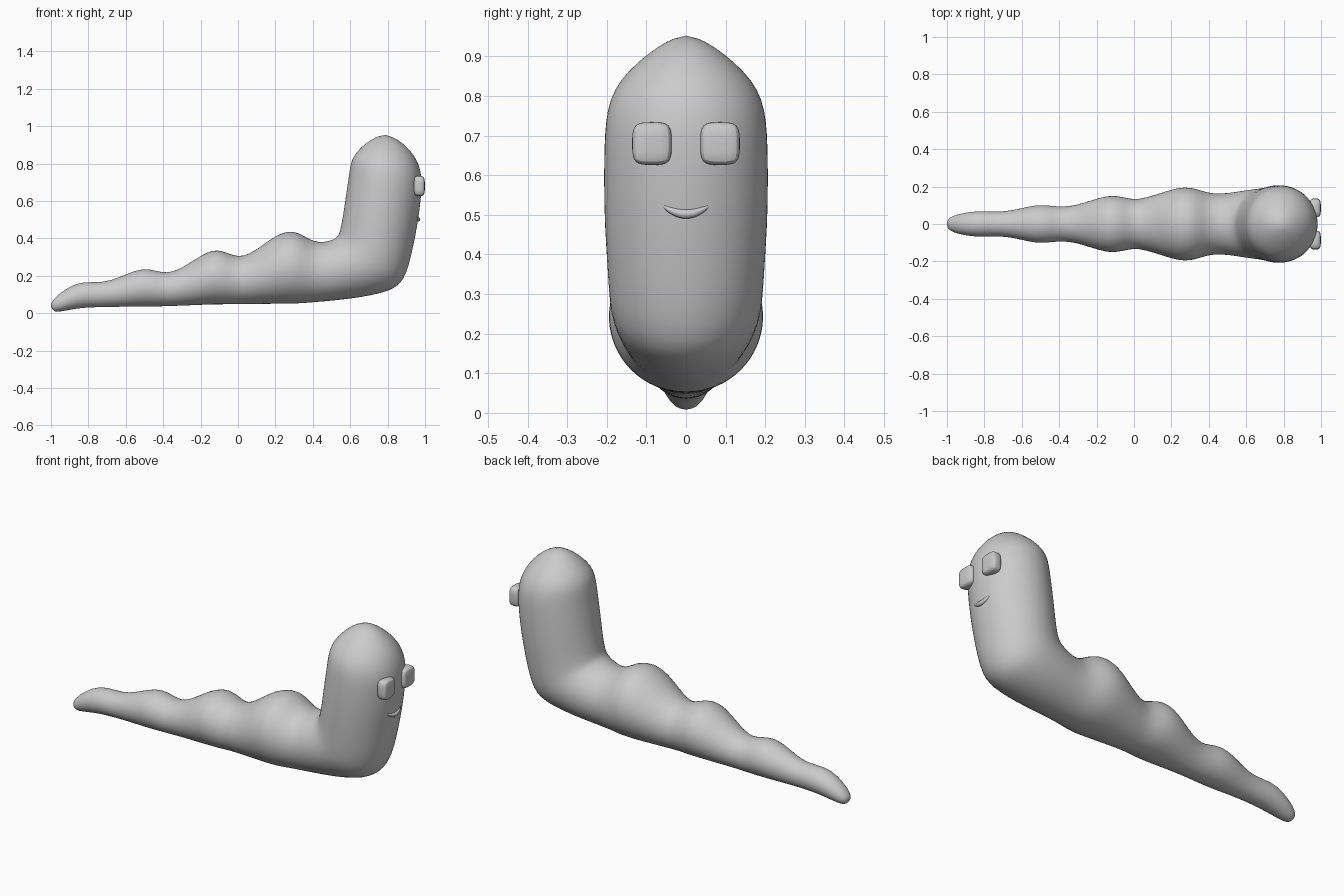
import bpy, bmesh, math
from mathutils import Vector

if "Cube" in bpy.data.objects:
    bpy.data.objects.remove(bpy.data.objects["Cube"])

grey = bpy.data.materials.new("plain grey")
grey.diffuse_color = (0.6, 0.6, 0.6, 1)
grey.use_nodes = True
grey.node_tree.nodes["Principled BSDF"].inputs["Base Color"].default_value = grey.diffuse_color


def finish(obj, angle=60):
    obj.data.materials.append(grey)
    bpy.ops.object.select_all(action='DESELECT')
    obj.select_set(True)
    bpy.context.view_layer.objects.active = obj
    bpy.ops.object.shade_smooth_by_angle(angle=math.radians(angle))


def add_mesh(name, bm):
    mesh = bpy.data.meshes.new(name)
    bmesh.ops.recalc_face_normals(bm, faces=bm.faces)
    bm.to_mesh(mesh)
    bm.free()
    obj = bpy.data.objects.new(name, mesh)
    bpy.context.collection.objects.link(obj)
    return obj


# Lumpy body: upright cross-sections (x, underside z, back z, half width)
TAIL = [(-.90, .018, .145, .062), (-.83, .03, .17, .07), (-.72, .033, .163, .064),
        (-.64, .034, .19, .075), (-.56, .035, .225, .095), (-.50, .036, .24, .103),
        (-.44, .036, .228, .097), (-.38, .037, .213, .092), (-.31, .04, .235, .10),
        (-.22, .043, .295, .13), (-.16, .046, .33, .147), (-.11, .047, .34, .153),
        (-.06, .047, .325, .145), (0, .048, .30, .13), (.06, .048, .315, .14),
        (.14, .049, .37, .165), (.20, .05, .415, .185), (.27, .05, .443, .20),
        (.33, .052, .43, .19), (.38, .056, .395, .172), (.43, .06, .38, .162)]
# Bend and head: tilted sections (outer x, outer z, inner x, inner z, half width)
HEAD = [(.53, .069, .475, .383, .165), (.65, .083, .51, .395, .178),
        (.77, .107, .53, .408, .187), (.84, .133, .54, .425, .192),
        (.885, .175, .547, .45, .196), (.917, .26, .557, .50, .20),
        (.94, .37, .568, .57, .206), (.96, .47, .578, .64, .208),
        (.974, .57, .587, .70, .208), (.983, .66, .595, .755, .206),
        (.983, .73, .602, .80, .20), (.970, .79, .617, .84, .183),
        (.942, .845, .648, .877, .148), (.90, .893, .69, .915, .10),
        (.85, .932, .74, .944, .05)]
sections = [(-.985, .010, -1.0, .055, .028), (-.962, .006, -.975, .09, .045)]
sections += [(x, lo, x, hi, w) for x, lo, hi, w in TAIL] + HEAD

SIDES = 32
bm = bmesh.new()
rings = []
for ox, oz, ix, iz, w in sections:
    outer, inner = Vector((ox, 0, oz)), Vector((ix, 0, iz))
    mid, half = (outer + inner) / 2, (outer - inner) / 2
    ring = []
    for i in range(SIDES):
        a = 2 * math.pi * i / SIDES
        ring.append(bm.verts.new(mid + half * math.cos(a) + Vector((0, w * math.sin(a), 0))))
    rings.append(ring)
for r0, r1 in zip(rings, rings[1:]):
    for i in range(SIDES):
        j = (i + 1) % SIDES
        bm.faces.new((r0[i], r0[j], r1[j], r1[i]))
# rounded ends
for ring, tip in ((rings[0], (-1.0, 0, .033)), (rings[-1], (.79, 0, .955))):
    v = bm.verts.new(tip)
    for i in range(SIDES):
        bm.faces.new((ring[i], ring[(i + 1) % SIDES], v))
body = add_mesh("body", bm)
mod = body.modifiers.new("smooth", 'SUBSURF')
mod.levels = mod.render_levels = 1
finish(body, 80)

# Rounded-block eyes
for side, name in ((-1, "eye_right"), (1, "eye_left")):
    bm = bmesh.new()
    bmesh.ops.create_cube(bm, size=2)
    bmesh.ops.subdivide_edges(bm, edges=bm.edges[:], cuts=1, use_grid_fill=True)
    for v in bm.verts:
        v.co = Vector((v.co.x * .03, v.co.y * .05, v.co.z * .054))
    eye = add_mesh(name, bm)
    eye.location = (.969, side * .086, .68)
    mod = eye.modifiers.new("round", 'SUBSURF')
    mod.levels = mod.render_levels = 2
    finish(eye, 80)

# Smiling mouth: tapered strand hugging the face
STEPS, RINGS = 16, 10
bm = bmesh.new()
loops = []
for k in range(STEPS + 1):
    t = -1 + 2 * k / STEPS
    r = .003 + .009 * (1 - t * t)
    c = Vector((.963 - .013 * t * t, .066 * t, .502 + .026 * t * t))
    loops.append([bm.verts.new(c + Vector((r * math.cos(a), 0, r * math.sin(a))))
                  for a in (2 * math.pi * i / RINGS for i in range(RINGS))])
for a, b in zip(loops, loops[1:]):
    for i in range(RINGS):
        j = (i + 1) % RINGS
        bm.faces.new((a[i], a[j], b[j], b[i]))
bm.faces.new(loops[0])
bm.faces.new(loops[-1])
finish(add_mesh("mouth", bm))
